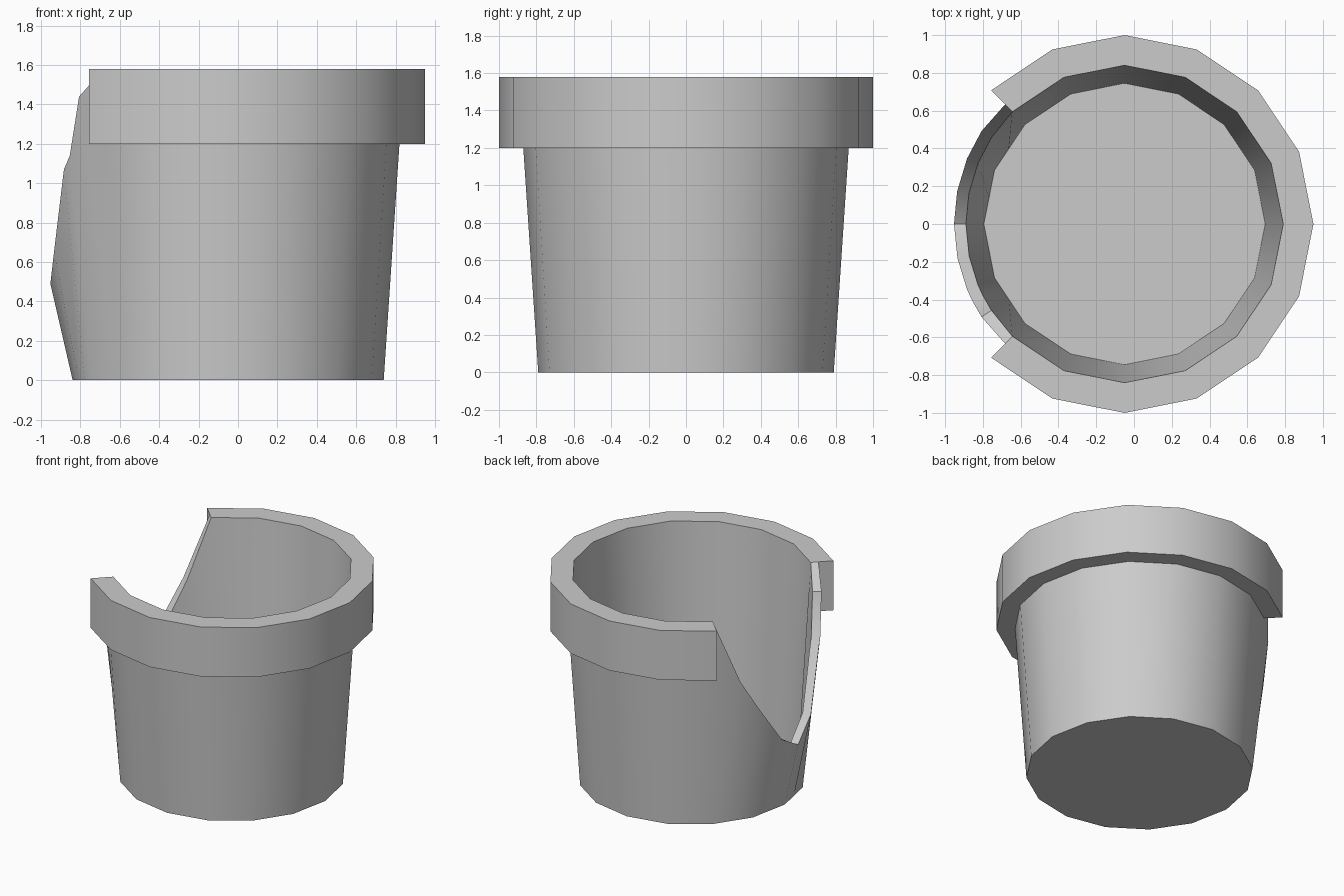
import bpy, bmesh
from math import radians, cos, sin

if "Cube" in bpy.data.objects:
    bpy.data.objects.remove(bpy.data.objects["Cube"])

STEP = 22.5          # 16-sided pot
CX = -0.05           # pot axis
H, RIM_Z, FLOOR = 1.58, 1.2, 0.03

# Broken edge: (angle, height) between the two rim ends
BREAK = [(147, 1.12), (157.5, 0.85), (169, 0.59), (180, 0.49), (191.6, 0.65),
         (202.5, 1.07), (207, 1.14), (213, 1.44)]

bm = bmesh.new()


def point(r, z, a):
    return bm.verts.new((CX + r * cos(radians(a)), r * sin(radians(a)), z))


def chord(r, a):
    """Radius on the flat side of the 16-gon at angle a."""
    return r * cos(radians(STEP / 2)) / cos(radians(a % STEP - STEP / 2))


def column(a, profile):
    return [point(r, z, a) for r, z in profile]


# Intact columns: full wall and rim section, from one rim end round to the other
full = [(0.79, 0), (0.87, RIM_Z), (1.0, RIM_Z), (1.0, H), (0.84, H), (0.745, FLOOR)]
whole = [column(-135 + i * STEP, full) for i in range(13)]
for a, b in zip(whole, whole[1:]):
    for j in range(len(full) - 1):
        bm.faces.new((a[j], b[j], b[j + 1], a[j + 1]))

# Broken columns: wall only, cut down to the break
broken = [column(a, [(chord(0.79, a), 0), (0.903, z), (0.84, z), (chord(0.745, a), FLOOR)])
          for a, z in BREAK]
for a, b in zip(broken, broken[1:]):
    for j in range(3):
        bm.faces.new((a[j], b[j], b[j + 1], a[j + 1]))

# Rim ends and the wall joining them to the break
for end, near, ang in ((whole[-1], broken[0], 135), (whole[0], broken[-1], 225)):
    top = point(0.895, H, ang)
    bm.faces.new((end[1], end[2], end[3], top))
    bm.faces.new((end[3], end[4], top))
    bm.faces.new((end[0], near[0], near[1], end[1]))
    bm.faces.new((end[1], near[1], top))
    bm.faces.new((top, near[1], near[2], end[4]))
    bm.faces.new((end[4], near[2], near[3], end[5]))

# Underside and inner floor
ring = whole + broken
bm.faces.new([c[0] for c in ring])
bm.faces.new([c[-1] for c in ring])

bmesh.ops.recalc_face_normals(bm, faces=bm.faces)
mesh = bpy.data.meshes.new("broken_pot")
bm.to_mesh(mesh)
bm.free()
pot = bpy.data.objects.new("broken_pot", mesh)
bpy.context.collection.objects.link(pot)

bpy.context.view_layer.objects.active = pot
pot.select_set(True)
bpy.ops.object.shade_smooth_by_angle(angle=radians(30))
